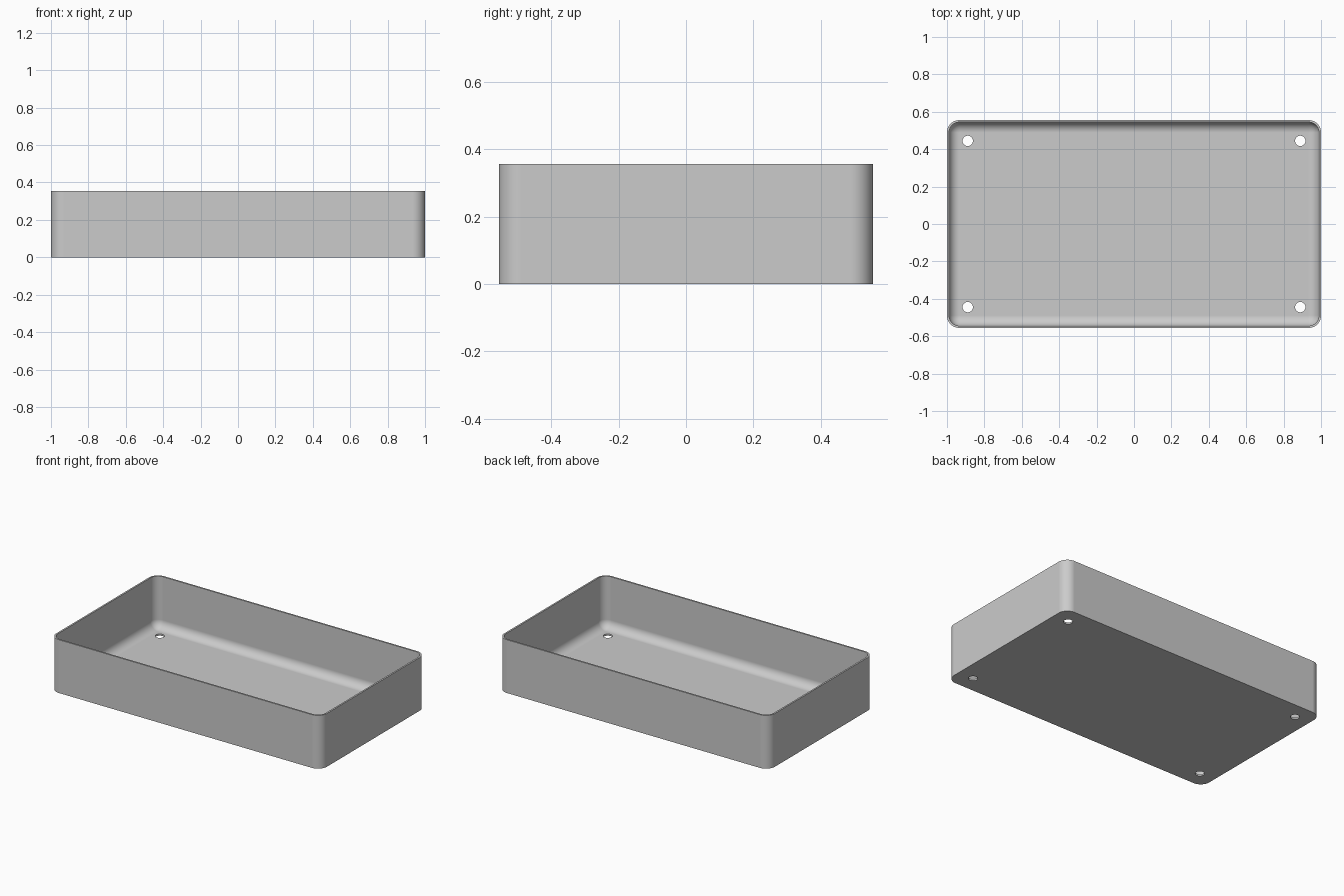
import bpy, bmesh
from math import sin, cos, pi
from mathutils import Vector

if "Cube" in bpy.data.objects:
    bpy.data.objects.remove(bpy.data.objects["Cube"])

HALF_X, HALF_Y, HEIGHT = 1.0, 0.5556, 0.3556
CORNER, WALL, FLOOR = 0.0667, 0.0111, 0.0111
FILLET = CORNER - WALL
HOLE_X, HOLE_Y, HOLE_R = 0.889, 0.4444, 0.0278
STEPS = 16

grey = bpy.data.materials.new("plain grey")
grey.use_nodes = True
grey.diffuse_color = (0.6, 0.6, 0.6, 1)
grey.node_tree.nodes["Principled BSDF"].inputs["Base Color"].default_value = (0.6, 0.6, 0.6, 1)


def rounded_loop(bm, inset, z):
    """Rounded rectangle, offset inwards from the outer wall."""
    verts = []
    for quarter, (sx, sy) in enumerate([(1, 1), (-1, 1), (-1, -1), (1, -1)]):
        for i in range(STEPS + 1):
            a = (quarter + i / STEPS) * pi / 2
            r = CORNER - inset
            verts.append(bm.verts.new((sx * (HALF_X - CORNER) + r * cos(a),
                                       sy * (HALF_Y - CORNER) + r * sin(a), z)))
    return verts


def finish(bm, name):
    bmesh.ops.recalc_face_normals(bm, faces=bm.faces)
    mesh = bpy.data.meshes.new(name)
    bm.to_mesh(mesh)
    bm.free()
    mesh.materials.append(grey)
    ob = bpy.data.objects.new(name, mesh)
    bpy.context.collection.objects.link(ob)
    return ob


# Tray shell: outer wall, rim, inner wall, then a rounded fillet to the floor
profile = [(0, 0), (0, HEIGHT), (WALL, HEIGHT)]
for i in range(STEPS + 1):
    a = i / STEPS * pi / 2
    profile.append((WALL + FILLET * (1 - cos(a)), FLOOR + FILLET * (1 - sin(a))))
bm = bmesh.new()
loops = [rounded_loop(bm, inset, z) for inset, z in profile]
for low, high in zip(loops, loops[1:]):
    for i in range(len(low)):
        j = (i + 1) % len(low)
        bm.faces.new((low[i], low[j], high[j], high[i]))
bm.faces.new(loops[0])
bm.faces.new(loops[-1])
bmesh.ops.remove_doubles(bm, verts=bm.verts, dist=0.0001)
tray = finish(bm, "tray")

# Cutter for the four corner screw holes
bm = bmesh.new()
for sx in (-1, 1):
    for sy in (-1, 1):
        made = bmesh.ops.create_cone(bm, cap_ends=True, segments=32, radius1=HOLE_R,
                                     radius2=HOLE_R, depth=0.1)
        bmesh.ops.translate(bm, verts=made["verts"], vec=Vector((sx * HOLE_X, sy * HOLE_Y, 0)))
cutter = finish(bm, "screw_hole_cutter")
cutter.hide_render = True
cutter.hide_set(True)

cut = tray.modifiers.new("screw holes", "BOOLEAN")
cut.operation = "DIFFERENCE"
cut.solver = "EXACT"
cut.object = cutter

# Apply the cut, then shade the curves smooth with crisp edges
bpy.context.view_layer.objects.active = tray
tray.select_set(True)
bpy.ops.object.modifier_apply(modifier=cut.name)
bpy.data.objects.remove(cutter)
bpy.ops.object.shade_smooth_by_angle(angle=0.6)
weighted = tray.modifiers.new("flat panels", "WEIGHTED_NORMAL")
weighted.keep_sharp = True
